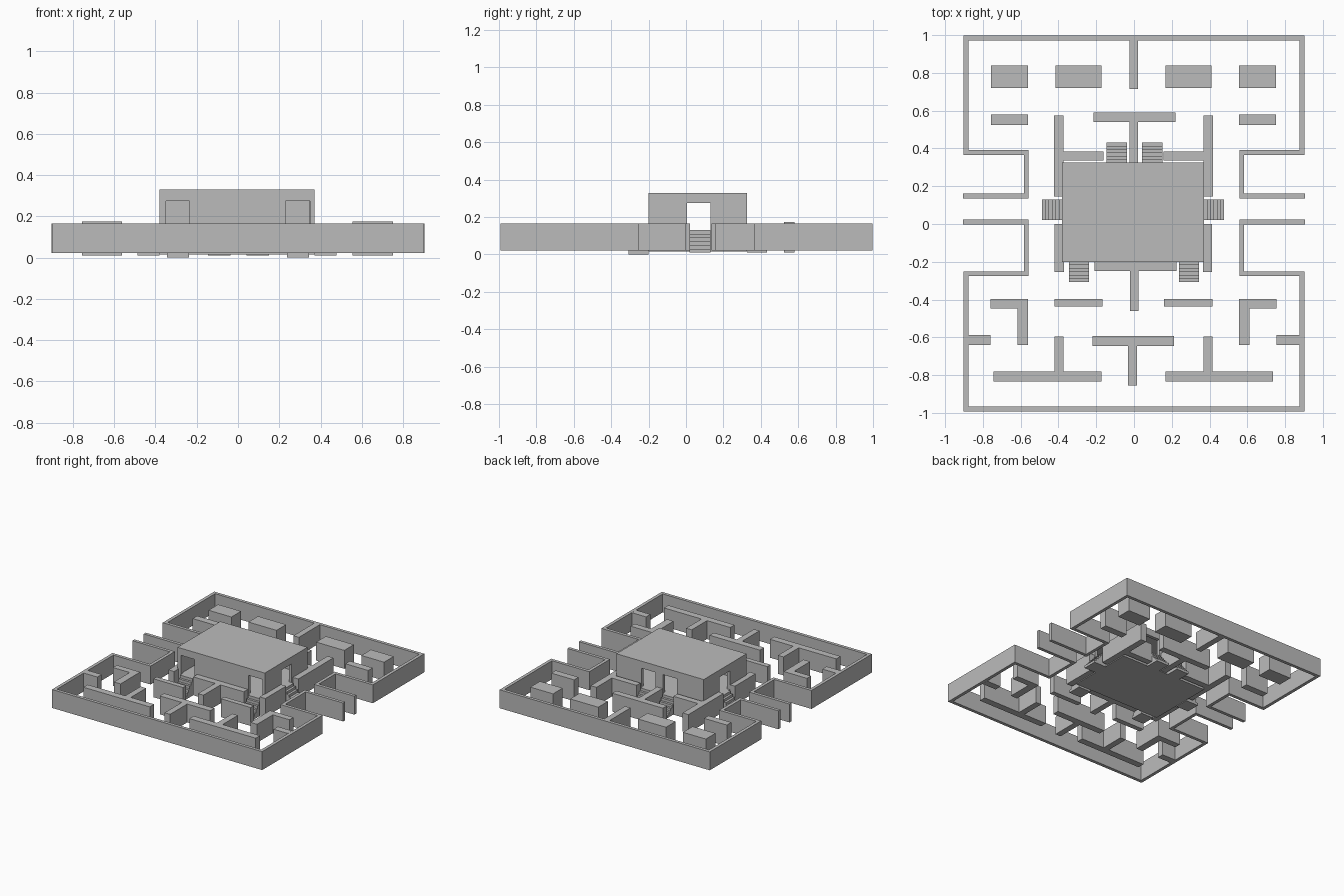
import bpy
import bmesh
from mathutils import Vector

cube = bpy.data.objects.get("Cube")
if cube:
    bpy.data.objects.remove(cube, do_unlink=True)

grey = bpy.data.materials.new("stone_grey")
grey.use_nodes = True
COLOUR = (0.5, 0.5, 0.5, 1)
grey.diffuse_color = COLOUR
grey.node_tree.nodes["Principled BSDF"].inputs["Base Color"].default_value = COLOUR

WALL_LOW, WALL_TOP = 0.022, 0.165
FLOOR, CEILING, ROOF_TOP = 0.13, 0.315, 0.33
LEFT, RIGHT, FRONT, BACK = -0.38, 0.37, -0.2, 0.325
THICK = 0.025


def prism(name, outline, sweep):
    """Flat outline of 3D points swept into a closed solid."""
    bm = bmesh.new()
    face = bm.faces.new([bm.verts.new(p) for p in outline])
    out = bmesh.ops.extrude_face_region(bm, geom=[face])
    moved = [v for v in out["geom"] if isinstance(v, bmesh.types.BMVert)]
    bmesh.ops.translate(bm, verts=moved, vec=sweep)
    bmesh.ops.recalc_face_normals(bm, faces=bm.faces)
    mesh = bpy.data.meshes.new(name)
    bm.to_mesh(mesh)
    bm.free()
    mesh.materials.append(grey)
    obj = bpy.data.objects.new(name, mesh)
    bpy.context.collection.objects.link(obj)
    return obj


def slab(name, points, low=WALL_LOW, top=WALL_TOP):
    return prism(name, [(x, y, low) for x, y in points], (0, 0, top - low))


def block(name, x0, x1, y0, y1, low=WALL_LOW, top=WALL_TOP):
    return slab(name, [(x0, y0), (x1, y0), (x1, y1), (x0, y1)], low, top)


def tee(name, x0, x1, y0, y1, s0, s1, end):
    """Bar with a stem running from it to y = end."""
    near, far = (y0, y1) if end < y0 else (y1, y0)
    slab(name, [(x0, far), (x1, far), (x1, near), (s1, near),
                (s1, end), (s0, end), (s0, near), (x0, near)])


def outer_wall(name, half):
    """Wall of even thickness along a right-angled path, mirrored in x."""
    path = [Vector((-x, y)) for x, y in half] + [Vector(p) for p in reversed(half)]
    sides = ([], [])
    for i, p in enumerate(path):
        dirs = []
        if i:
            dirs.append((p - path[i - 1]).normalized())
        if i < len(path) - 1:
            dirs.append((path[i + 1] - p).normalized())
        offset = sum((Vector((-d.y, d.x)) for d in dirs), Vector((0, 0)))
        sides[0].append(p + offset * THICK / 2)
        sides[1].append(p - offset * THICK / 2)
    slab(name, sides[0] + sides[1][::-1])


# Outer walls with the side passages
outer_wall("back_outer_wall", [(0.905, 0.148), (0.57, 0.148), (0.57, 0.378),
                               (0.89, 0.378), (0.89, 0.985)])
outer_wall("front_outer_wall", [(0.905, 0.01), (0.57, 0.01), (0.57, -0.263),
                                (0.89, -0.263), (0.89, -0.98)])
block("back_centre_stub", -0.025, 0.022, 0.715, 0.973)

# Maze walls found on the centre line
tee("back_centre_tee", -0.215, 0.22, 0.54, 0.59, -0.025, 0.022, BACK)
tee("porch_tee", -0.21, 0.225, -0.25, FRONT, -0.022, 0.025, -0.46)
tee("front_centre_tee", -0.22, 0.212, -0.645, -0.593, -0.032, 0.015, -0.855)

# Maze walls in left and right pairs
for side, s in (("left", 1), ("right", -1)):
    def pair(name, a, b, y0, y1, *heights):
        shift = -0.003
        x0, x1 = sorted((s * a + shift, s * b + shift))
        block(side + "_" + name, x0, x1, y0, y1, *heights)

    pair("large_back_block", 0.17, 0.412, 0.72, 0.838)
    pair("corner_back_block", 0.558, 0.754, 0.72, 0.838)
    pair("raised_block", 0.558, 0.754, 0.525, 0.58, 0.01, 0.175)
    pair("back_long_wall", 0.37, 0.42, 0.145, 0.575)
    pair("back_short_wall", 0.158, 0.37, 0.337, 0.385)
    pair("flank_wall", 0.368, 0.417, -0.255, 0.0)
    pair("thin_wall", 0.163, 0.418, -0.437, -0.398)
    pair("corner_bar", 0.558, 0.758, -0.447, -0.398)
    pair("corner_leg", 0.558, 0.615, -0.64, -0.447)
    pair("outer_stub", 0.757, 0.88, -0.64, -0.587)
    stem = sorted((s * 0.37 - 0.003, s * 0.418 - 0.003))
    bar = sorted((s * 0.17 - 0.003, s * 0.74 - 0.003))
    tee(side + "_front_tee", *bar, -0.835, -0.782, *stem, -0.595)


# Central hall: base, four walls with doorways, roof
def door_wall(name, start, end, doors, place, sweep):
    outline = [(start, FLOOR)]
    for a, b in doors:
        outline += [(a, FLOOR), (a, 0.275), (b, 0.275), (b, FLOOR)]
    outline += [(end, FLOOR), (end, CEILING), (start, CEILING)]
    prism(name, [place(u, z) for u, z in outline], sweep)


block("hall_base", LEFT, RIGHT, FRONT, BACK, 0.015, FLOOR)
block("hall_roof", LEFT, RIGHT, FRONT, BACK, CEILING, ROOF_TOP)
door_wall("hall_front_wall", LEFT, RIGHT, [(-0.35, -0.235), (0.23, 0.35)],
          lambda u, z: (u, FRONT, z), (0, THICK, 0))
door_wall("hall_back_wall", LEFT, RIGHT, [(-0.15, -0.03), (0.035, 0.155)],
          lambda u, z: (u, BACK, z), (0, -THICK, 0))
for name, x, t in (("right", LEFT, THICK), ("left", RIGHT, -THICK)):
    door_wall("hall_" + name + "_wall", FRONT + THICK, BACK - THICK, [(0.005, 0.13)],
              lambda u, z: (x, u, z), (t, 0, 0))


# Stairs: stepped profile swept across its width
def stairs(name, low, place, sweep, steps=6, run=0.107):
    profile = [(0, low), (0, FLOOR)]
    for i in range(steps):
        out = run * (i + 1) / steps
        z = FLOOR - (FLOOR - low) * i / steps
        profile += [(out, z), (out, z - (FLOOR - low) / steps)]
    prism(name, [place(d, z) for d, z in profile], sweep)


for name, x in (("right", -0.345), ("left", 0.237)):
    stairs("front_" + name + "_stairs", 0.0, lambda d, z: (x, FRONT - d, z), (0.108, 0, 0))
for name, x in (("right", -0.145), ("left", 0.042)):
    stairs("back_" + name + "_stairs", 0.01, lambda d, z: (x, BACK + d, z), (0.108, 0, 0))
for name, x, d0 in (("right", LEFT, -1), ("left", RIGHT, 1)):
    stairs(name + "_side_stairs", 0.01, lambda d, z: (x + d0 * d, 0.02, z), (0, 0.11, 0))
